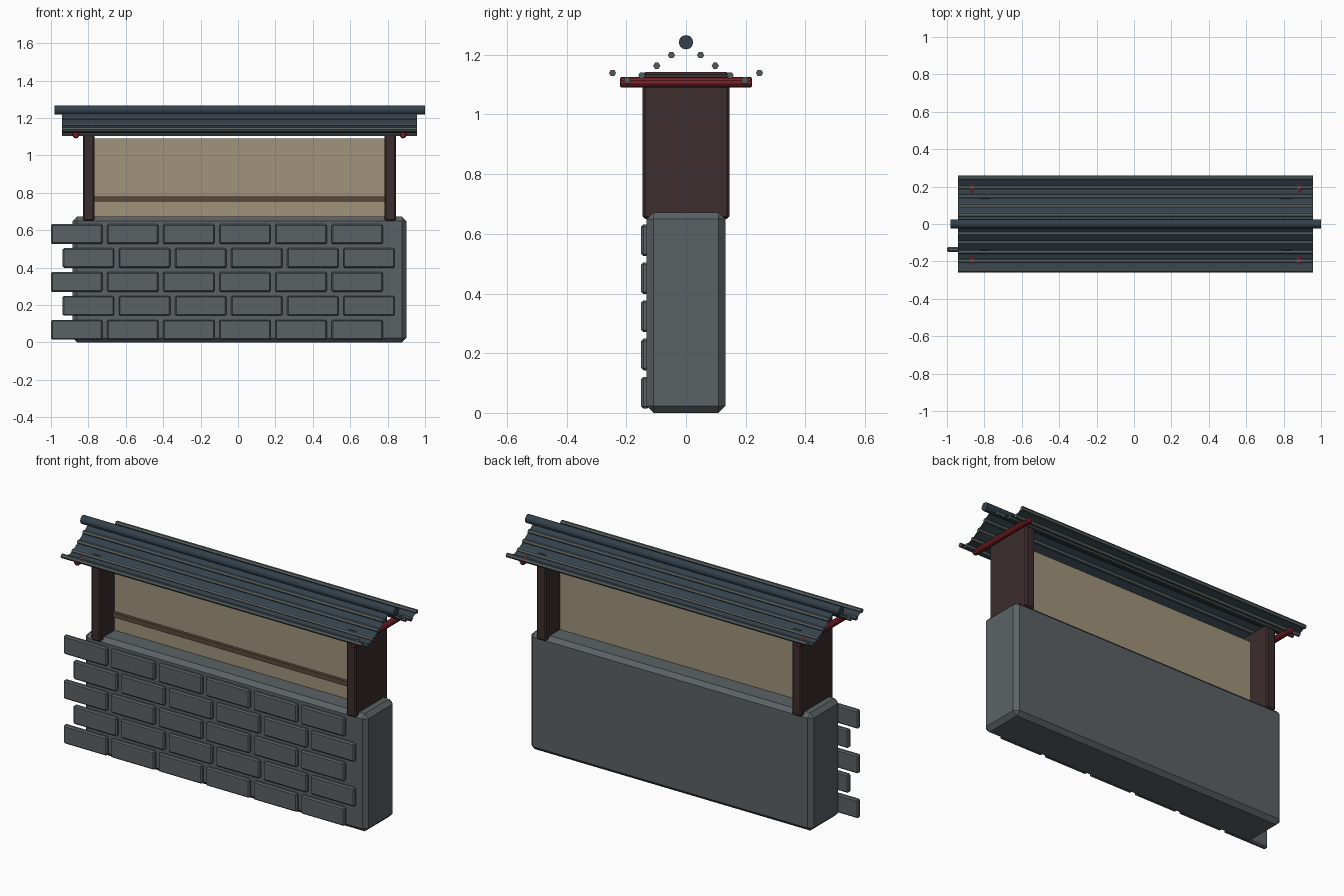
import bpy, bmesh, math
from mathutils import Matrix

if "Cube" in bpy.data.objects:
    bpy.data.objects.remove(bpy.data.objects["Cube"])

CX = 0.008  # wall centre along x


def material(name, rgb):
    m = bpy.data.materials.new(name)
    m.diffuse_color = (*rgb, 1)
    m.use_nodes = True
    m.node_tree.nodes["Principled BSDF"].inputs["Base Color"].default_value = m.diffuse_color
    return m


STONE = material("stone grey", (0.105, 0.121, 0.129))
PAPER = material("tan plaster", (0.35, 0.295, 0.195))
DARK = material("dark timber", (0.046, 0.026, 0.027))
RAIL = material("brown timber", (0.105, 0.068, 0.045))
RED = material("red lacquer", (0.21, 0.016, 0.024))
ROOF = material("slate blue", (0.033, 0.052, 0.07))
RIB = material("rib grey", (0.09, 0.108, 0.11))


def finish(bm, name, mat):
    bmesh.ops.recalc_face_normals(bm, faces=bm.faces[:])
    mesh = bpy.data.meshes.new(name)
    bm.to_mesh(mesh)
    bm.free()
    mesh.materials.append(mat)
    ob = bpy.data.objects.new(name, mesh)
    bpy.context.collection.objects.link(ob)
    return ob


def box(name, lo, hi, mat, bevel=0.0):
    bm = bmesh.new()
    bmesh.ops.create_cube(bm, size=1)
    for v in bm.verts:
        v.co = [lo[i] + (v.co[i] + 0.5) * (hi[i] - lo[i]) for i in range(3)]
    if bevel:
        bmesh.ops.bevel(bm, geom=bm.edges[:], offset=bevel, segments=1,
                        affect='EDGES', profile=0.5)
    return finish(bm, name, mat)


def rod(name, axis, centre, length, radius, sides, mat, bevel=0.0):
    bm = bmesh.new()
    bmesh.ops.create_cone(bm, cap_ends=True, segments=sides, radius1=radius,
                          radius2=radius, depth=length)
    if bevel:
        rims = [e for e in bm.edges if abs(e.verts[0].co.z - e.verts[1].co.z) < 1e-5]
        bmesh.ops.bevel(bm, geom=rims, offset=bevel, segments=1,
                        affect='EDGES', profile=0.5)
    turn = (Matrix.Rotation(math.pi / 2, 4, 'Y') if axis == 'x'
            else Matrix.Rotation(math.pi / 2, 4, 'X'))
    bmesh.ops.transform(bm, matrix=Matrix.Translation(centre) @ turn, verts=bm.verts[:])
    return finish(bm, name, mat)


# Stone wall with chamfered edges
box("wall", (CX - 0.892, -0.132, 0), (CX + 0.892, 0.132, 0.672), STONE, 0.023)

# Staggered bricks on the front face
for row in range(5):
    start = -1.0 if row % 2 == 0 else -0.937
    z = 0.015 + row * 0.1277
    for col in range(6):
        x = start + col * 0.3
        box(f"brick_{row}_{col}", (x, -0.15, z), (x + 0.275, -0.123, z + 0.106),
            STONE, 0.007)

# Timber posts and the red crossbars outside them
for side, label in ((-1, "left"), (1, "right")):
    px = CX + side * 0.806
    box(f"post_{label}", (px - 0.03, -0.145, 0.65), (px + 0.03, 0.145, 1.142), DARK, 0.008)
    rod(f"crossbar_{label}", 'y', (CX + side * 0.875, 0, 1.108), 0.444, 0.0175, 10, RED, 0.005)

# Plaster panel and its rail
box("panel", (CX - 0.785, -0.015, 0.65), (CX + 0.785, 0.015, 1.09), PAPER)
box("rail", (CX - 0.785, -0.032, 0.753), (CX + 0.785, -0.01, 0.78), RAIL)

# Upswept roof: thin sheet through the rib lines
half = [(0.049, 1.199), (0.098, 1.163), (0.148, 1.131), (0.197, 1.115), (0.246, 1.139)]
profile = [(-y, z) for y, z in reversed(half)] + [(0, 1.235)] + half
x0, x1 = -0.94, 0.958
bm = bmesh.new()
rows = [[bm.verts.new((x, y, z)) for x in (x0, x1)] for y, z in profile]
for a, b in zip(rows, rows[1:]):
    bm.faces.new((a[0], a[1], b[1], b[0]))
sheet = finish(bm, "roof_sheet", ROOF)
if sheet.data.polygons[0].normal.z < 0:
    sheet.data.flip_normals()

# Ribs along each slope and the ridge pole
for i, (y, z) in enumerate(half):
    for side, label in ((-1, "front"), (1, "back")):
        rod(f"rib_{label}_{i}", 'x', ((x0 + x1) / 2, side * y, z), x1 - x0, 0.012, 6, RIB)
rod("ridge_pole", 'x', (0.01, 0, 1.242), 1.98, 0.024, 12, ROOF)
